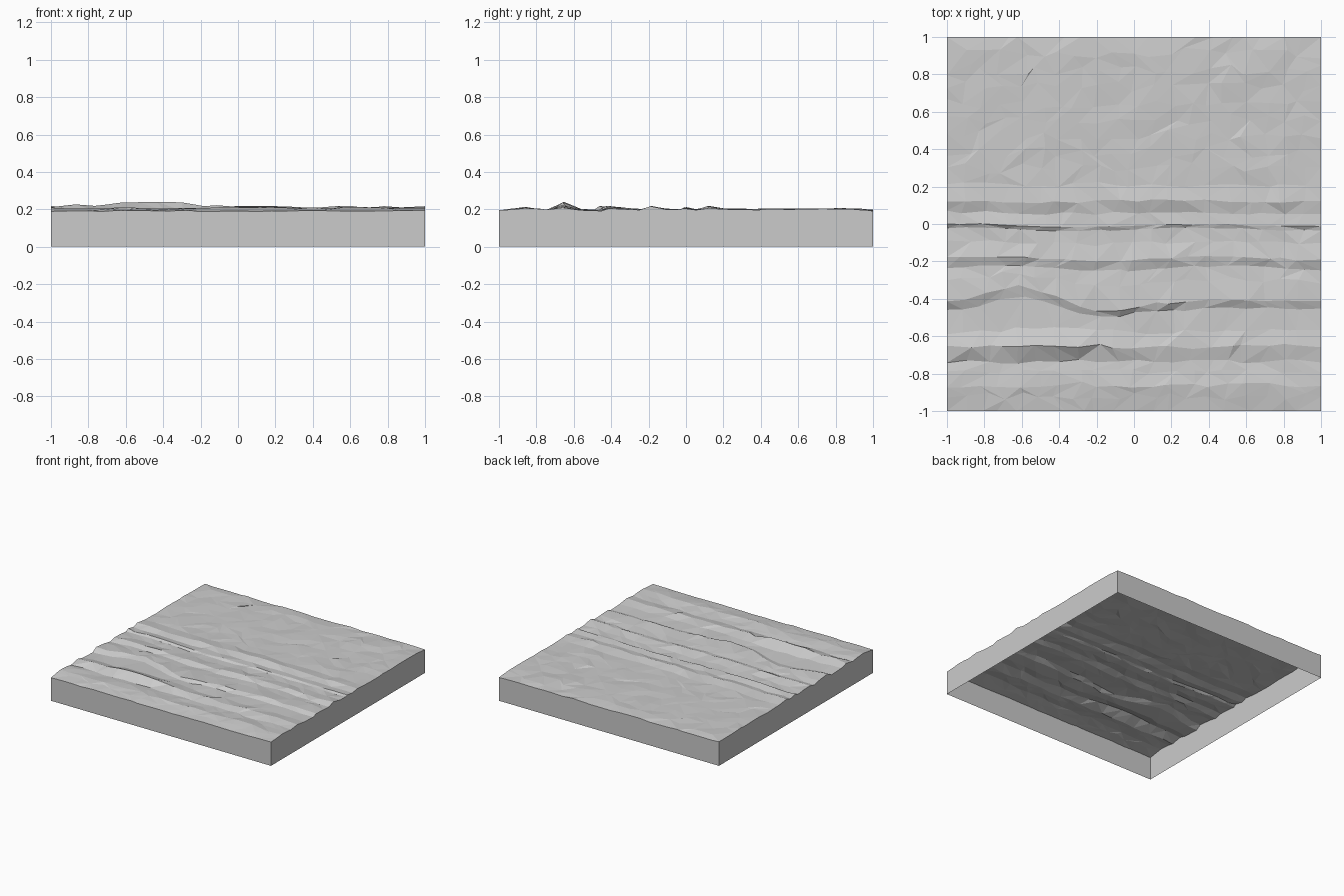
import bpy, bmesh, random
from math import exp, sin

random.seed(7)
cube = bpy.data.objects.get("Cube")
if cube:
    bpy.data.objects.remove(cube)

stone = bpy.data.materials.new("pale_grey_stone")
stone.use_nodes = True
grey = (0.6, 0.6, 0.6, 1)
stone.diffuse_color = grey
stone.node_tree.nodes["Principled BSDF"].inputs["Base Color"].default_value = grey


def bump(v, centre, width):
    return exp(-((v - centre) / width) ** 2)


# Cross-section of the ground from front to back: y, height, sideways jitter
section = [(-1, .192, 0), (-.92, .2, .02), (-.86, .208, .015), (-.79, .2, .012),
           (-.735, .195, .012), (-.655, .214, .01), (-.57, .198, .015),
           (-.455, .194, .008), (-.415, .212, .008), (-.31, .203, .015),
           (-.235, .196, .007), (-.185, .212, .006), (-.1, .199, .01),
           (-.028, .196, .004), (-.008, .207, .004), (.06, .197, .008),
           (.122, .212, .007), (.21, .2, .015)]
# Gently uneven ground towards the back
section += [(.21 + .79 * i / 9, .2 if i < 9 else .194, .03 if i < 9 else 0)
            for i in range(1, 10)]

COLS = 20
CRESTS = {-.655, -.415, -.185, -.008, .122}


def ground_point(x, y0, z, jitter):
    """Bend, raise and roughen one point of a section line."""
    y = y0 + random.uniform(-jitter, jitter)
    # the middle ridge line swings back and then forward
    near = bump(y0, -.4, .1)
    y += near * (.075 * bump(x, -.62, .2) - .05 * bump(x, -.17, .16))
    y += .012 * sin(5 * x + 4 * y0) * bump(y0, -.3, .4)
    if y0 in CRESTS:
        z += random.uniform(-.007, .006)
    else:
        z += random.uniform(-.004, .004)
    # tall front-left ridge
    if y0 == -.655:
        z += .026 * bump(x, -.48, .28) + .012 * bump(x, -.9, .06)
    # rougher patch at the back on the left side
    if y0 > .21:
        z += random.uniform(-.006, .006) * bump(x, .65, .3)
    return y, z


bm = bmesh.new()
rows = []
for y0, z, jitter in section:
    row = []
    for c in range(COLS + 1):
        x = -1 + 2 * c / COLS
        if 0 < c < COLS:
            x += random.uniform(-.035, .035)
        y, height = ground_point(x, y0, z, jitter)
        if abs(y0) == 1:
            y = y0
        row.append(bm.verts.new((x, y, height)))
    rows.append(row)

# Triangulated ground with irregular diagonals
for low, high in zip(rows, rows[1:]):
    for c in range(COLS):
        a, b, d, e = low[c], low[c + 1], high[c + 1], high[c]
        if random.random() < .5:
            bm.faces.new((a, b, d))
            bm.faces.new((a, d, e))
        else:
            bm.faces.new((a, b, e))
            bm.faces.new((b, d, e))

# Walls drawn straight down from the rim, open underneath
rim = [e for e in bm.edges if e.is_boundary]
skirt = bmesh.ops.extrude_edge_only(bm, edges=rim)["geom"]
for v in skirt:
    if isinstance(v, bmesh.types.BMVert):
        v.co.z = 0
bmesh.ops.recalc_face_normals(bm, faces=bm.faces)

mesh = bpy.data.meshes.new("ground_tile")
bm.to_mesh(mesh)
bm.free()
mesh.materials.append(stone)
tile = bpy.data.objects.new("ground_tile", mesh)
bpy.context.collection.objects.link(tile)
